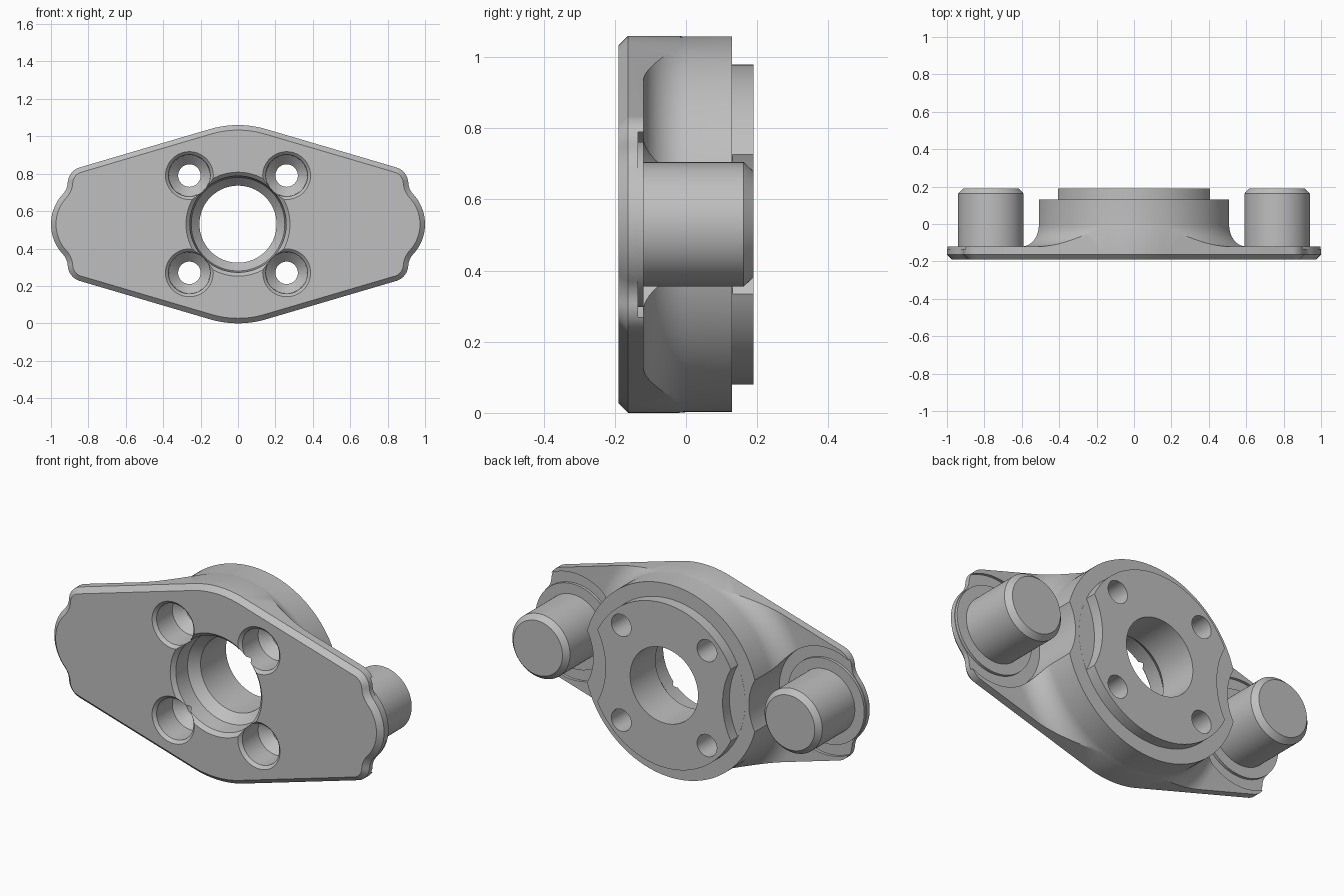
import bpy, bmesh
from math import sin, cos, pi, radians, degrees, atan2, sqrt
from mathutils import Vector

old = bpy.data.objects.get("Cube")
if old:
    bpy.data.objects.remove(old, do_unlink=True)

MID = 0.53           # height of the centre axis
PIN_X = 0.765        # pin offset
PLATE_BACK = -0.12

steel = bpy.data.materials.new("grey_metal")
steel.use_nodes = True
GREY = (0.52, 0.52, 0.52, 1)
steel.diffuse_color = GREY
steel.node_tree.nodes["Principled BSDF"].inputs["Base Color"].default_value = GREY


def finish(bm, name):
    bmesh.ops.remove_doubles(bm, verts=bm.verts, dist=1e-5)
    bmesh.ops.recalc_face_normals(bm, faces=bm.faces)
    me = bpy.data.meshes.new(name)
    bm.to_mesh(me)
    bm.free()
    me.materials.append(steel)
    ob = bpy.data.objects.new(name, me)
    bpy.context.collection.objects.link(ob)
    return ob


def lathe(name, profile, x=0, z=0, ring=False, steps=96):
    """Spin (radius, y) points about an axis parallel to y."""
    bm = bmesh.new()
    vs = [bm.verts.new((x + r, y, MID + z)) for r, y in profile]
    es = [bm.edges.new(p) for p in zip(vs, vs[1:])]
    if ring:
        es.append(bm.edges.new((vs[-1], vs[0])))
    bmesh.ops.spin(bm, geom=vs + es, cent=(x, 0, MID + z), axis=(0, 1, 0),
                   angle=2 * pi, steps=steps)
    return finish(bm, name)


def arc(c, r, a0, a1, n):
    angles = [radians(a0 + (a1 - a0) * i / n) for i in range(n + 1)]
    return [Vector((c[0] + r * cos(a), c[1] + r * sin(a))) for a in angles]


def heading(a, b):
    return degrees(atan2(b.y - a.y, b.x - a.x))


# Plate outline: crown arc, sloped side, rounded corner, hollow, end bump
SLOPE = 73.6
crown, corner, hollow, bump = 0.53, 0.09, 0.10, 0.235
origin, pin_c = Vector((0, 0)), Vector((PIN_X, 0))
normal = Vector((cos(radians(SLOPE)), sin(radians(SLOPE))))
corner_c = normal * (crown - corner) + Vector((normal.y, -normal.x)) * 0.726
gap = corner_c - pin_c
d = gap.length
u = gap / d
a = ((bump + hollow) ** 2 - (corner + hollow) ** 2 + d * d) / (2 * d)
h = sqrt((bump + hollow) ** 2 - a * a)
hollow_c = pin_c + u * a + Vector((u.y, -u.x)) * h
t0, t1 = heading(corner_c, hollow_c), heading(pin_c, hollow_c)
quarter = (arc(origin, crown, 90, SLOPE, 8) + arc(corner_c, corner, SLOPE, t0, 10)
           + arc(hollow_c, hollow, t0 + 180, t1 + 180, 8)[1:]
           + arc(pin_c, bump, t1, 0, 12)[1:])
right = quarter + [Vector((p.x, -p.y)) for p in quarter[-2::-1]]
outline = right + [Vector((-p.x, p.y)) for p in right[-2:0:-1]]


def inset(points, dist):
    out = []
    for i, p in enumerate(points):
        e0 = (p - points[i - 1]).normalized()
        e1 = (points[(i + 1) % len(points)] - p).normalized()
        t = (e0 + e1).normalized()
        out.append(p + Vector((t.y, -t.x)) * dist)
    return out


# Solid block in the outline shape with a bevelled front rim
bm = bmesh.new()
layers = [(inset(outline, 0.027), -0.19), (outline, -0.163), (outline, 0.19)]
rings = [[bm.verts.new((p.x, y, MID + p.y)) for p in pts] for pts, y in layers]
for low, high in zip(rings, rings[1:]):
    for i in range(len(low)):
        bm.faces.new((low[i - 1], low[i], high[i], high[i - 1]))
bm.faces.new(rings[0])
bm.faces.new(rings[-1])
body = finish(bm, "flange_body")

# Cutters: hub shoulder and fillet, pin clearances, bore, screw holes
HUB, FILLET = 0.528, 0.12
curve = [(HUB + FILLET * (1 - cos(t)), PLATE_BACK + FILLET * (1 - sin(t)))
         for t in [pi / 2 * i / 12 for i in range(13)]]
curve = [(r, y) for r, y in curve]
shoulder = [(0.45, 0.3), (0.45, 0.13), (HUB, 0.13)] + curve
shoulder += [(1.3, PLATE_BACK), (1.3, 0.3)]
cutters = [lathe("hub_cutter", shoulder, ring=True, steps=128)]
for s in (-1, 1):
    for r, y in ((0.293, -0.135), (0.41, 0.1304)):
        cutters.append(lathe("clearance_cutter",
                             [(0, y), (r, y), (r, 0.35), (0, 0.35)], x=s * PIN_X))
bore = [(0, -0.3), (0.278, -0.3), (0.278, -0.19), (0.258, -0.17), (0.25, -0.08),
        (0.206, -0.03), (0.206, 0.4), (0, 0.4)]
cutters.append(lathe("bore_cutter", bore))
screw = [(0, -0.31), (0.128, -0.31), (0.128, -0.19), (0.112, -0.174),
         (0.11, -0.04), (0.06, 0.01), (0.06, 0.41), (0, 0.41)]
for sx in (-1, 1):
    for sz in (-1, 1):
        cutters.append(lathe("screw_cutter", screw, x=sx * 0.26, z=sz * 0.26, steps=48))

for c in cutters:
    c.hide_render = True
    m = body.modifiers.new(c.name, "BOOLEAN")
    m.operation, m.solver, m.object = "DIFFERENCE", "EXACT", c
bpy.context.view_layer.update()
graph = bpy.context.evaluated_depsgraph_get()
carved = bpy.data.meshes.new_from_object(body.evaluated_get(graph))
body.modifiers.clear()
body.data = carved
for c in cutters:
    bpy.data.objects.remove(c, do_unlink=True)

# Pins with bevelled tips, each on a raised seat
pin = [(0, -0.15), (0.232, -0.15), (0.232, PLATE_BACK), (0.175, PLATE_BACK),
       (0.175, 0.162), (0.149, 0.19), (0, 0.19)]
parts = [body, lathe("pin_left", pin, x=PIN_X), lathe("pin_right", pin, x=-PIN_X)]

for ob in bpy.context.selected_objects:
    ob.select_set(False)
for ob in parts:
    ob.select_set(True)
bpy.context.view_layer.objects.active = body
bpy.ops.object.shade_smooth_by_angle(angle=radians(28))
